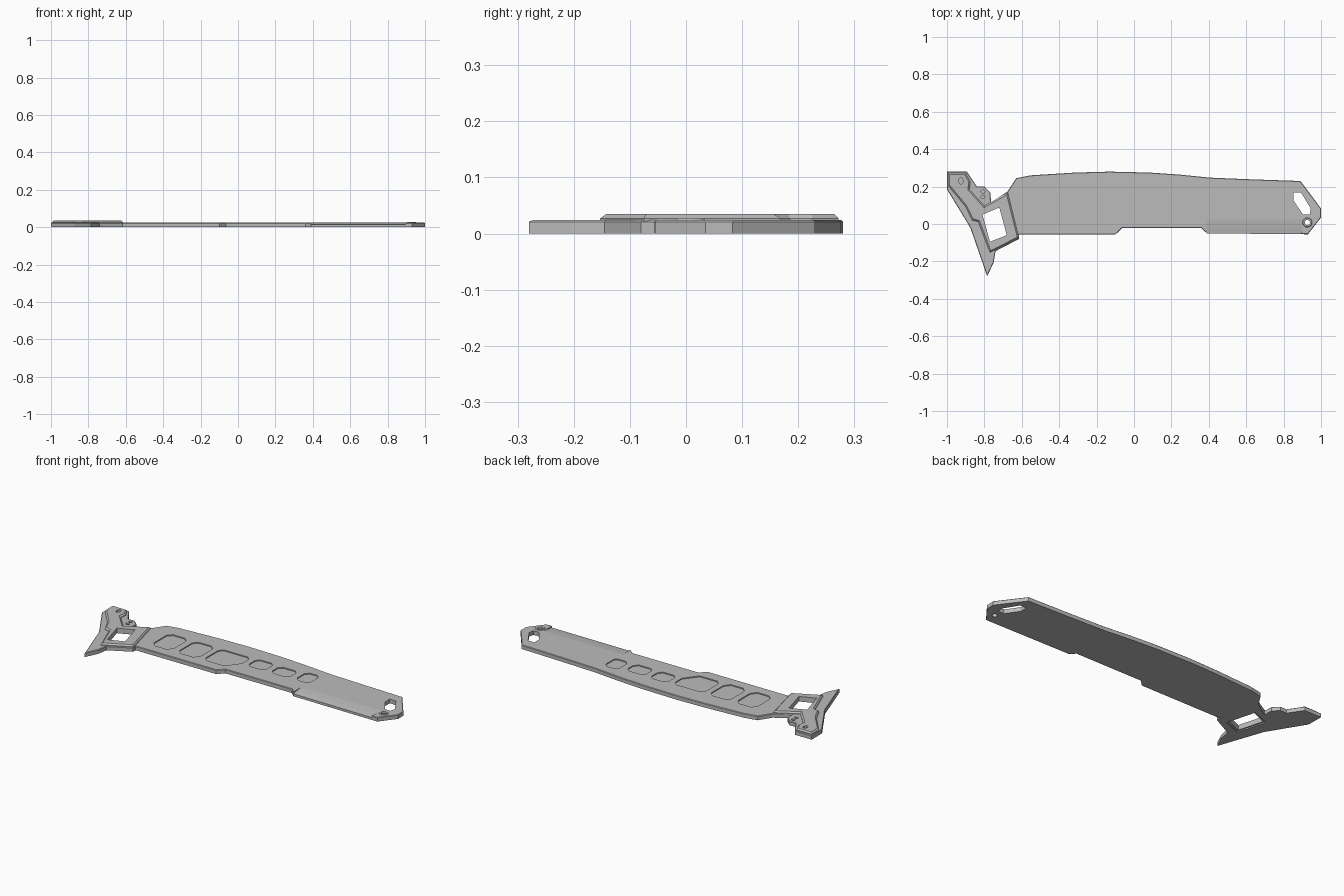
import bpy, bmesh, math
from mathutils import Vector

cube = bpy.data.objects.get("Cube")
if cube:
    bpy.data.objects.remove(cube, do_unlink=True)

steel = bpy.data.materials.new("grey steel")
steel.use_nodes = True
steel.diffuse_color = (0.5, 0.5, 0.5, 1)
steel.node_tree.nodes["Principled BSDF"].inputs["Base Color"].default_value = (0.5, 0.5, 0.5, 1)

BASE, TOP = 0.024, 0.035


def slab(name, outline, z0, z1, chamfer=0.0):
    """Extrude a flat outline from z0 to z1, with chamfered upper rim."""
    bm = bmesh.new()
    face = bm.faces.new([bm.verts.new((x, y, z0)) for x, y in outline])
    res = bmesh.ops.extrude_face_region(bm, geom=[face])
    top = [v for v in res["geom"] if isinstance(v, bmesh.types.BMVert)]
    bmesh.ops.translate(bm, verts=top, vec=(0, 0, z1 - z0))
    bmesh.ops.recalc_face_normals(bm, faces=bm.faces[:])
    if chamfer:
        rim = [e for e in bm.edges if all(v in top for v in e.verts)]
        bmesh.ops.bevel(bm, geom=rim, offset=chamfer, segments=1, affect='EDGES')
    mesh = bpy.data.meshes.new(name)
    bm.to_mesh(mesh)
    bm.free()
    obj = bpy.data.objects.new(name, mesh)
    mesh.materials.append(steel)
    bpy.context.collection.objects.link(obj)
    return obj


def cut(target, cutter):
    cutter.hide_render = True
    cutter.hide_viewport = True
    cutter.display_type = 'WIRE'
    mod = target.modifiers.new(cutter.name, 'BOOLEAN')
    mod.operation, mod.solver, mod.object = 'DIFFERENCE', 'EXACT', cutter


def oval(cx, cy, rx, ry, n=20):
    return [(cx + rx * math.cos(i * math.tau / n), cy + ry * math.sin(i * math.tau / n)) for i in range(n)]


def clipped_box(x0, x1, y0, y1, c, low_right):
    return [(x0 + c, y0), (x1 - low_right, y0), (x1, y0 + low_right * 1.3), (x1, y1 - c),
            (x1 - c, y1), (x0 + c, y1), (x0, y1 - c), (x0, y0 + c)]


def grow(points, k):
    mid = sum((Vector(p) for p in points), Vector((0, 0))) / len(points)
    return [tuple(mid + (Vector(p) - mid) * k) for p in points]


# Base plate: guard outline running into the long blade
guard_back = [(-1, .28), (-.893, .28), (-.84, .2), (-.8, .2), (-.767, .168), (-.765, .115), (-.675, .175)]
spine = [(-.63, .245), (-.555, .26), (-.315, .275), (-.13, .28), (.085, .275),
         (.245, .264), (.405, .248), (.62, .239), (.89, .23)]
tip = [(1, .083), (1, .035), (.93, -.055)]
belly = [(.39, -.05), (.36, -.022), (-.064, -.022), (-.1, -.057), (-.615, -.057)]
tail = [(-.615, -.08), (-.74, -.145), (-.75, -.205), (-.785, -.28), (-.83, -.15), (-.875, -.02), (-1, .185)]
base = slab("blade_plate", guard_back + spine + tip + belly + tail, 0, BASE, 0.003)

# Raised guard plate
raised = slab("guard_plate", [
    (-.994, .272), (-.9, .272), (-.875, .225), (-.88, .185), (-.8, .097), (-.675, .168),
    (-.615, -.075), (-.77, -.153), (-.833, .012), (-.865, .02), (-.902, .095), (-.994, .205)],
    BASE - 0.004, TOP, 0.008)

# Rectangular window through the guard, with a stepped rim
window = [(-.81, .05), (-.72, .088), (-.68, -.06), (-.77, -.095)]
window_cutter = slab("window_cutter", window, -1, 1)
rim_cutter = slab("window_rim_cutter", grow(window, 1.16), -1, 0.006)
hole_cutter = slab("guard_hole_cutter", oval(-.925, .23, .011, .018), 0.014, 1)
for part in (base, raised):
    cut(part, window_cutter)
    cut(part, hole_cutter)
cut(base, rim_cutter)

# Shallow pockets along the blade
pockets = [(-.56, -.435, .005, .172, .025, .025), (-.395, -.265, .005, .172, .025, .025),
           (-.23, -.035, .01, .17, .022, .06), (0, .11, .082, .178, .02, .02),
           (.148, .265, .082, .172, .02, .02), (.305, .392, .085, .192, .02, .012)]
for i, p in enumerate(pockets):
    cut(base, slab(f"pocket_cutter_{i + 1}", clipped_box(*p), BASE - 0.006, 1))

# Slot and rivet hole in the tip
cut(base, slab("tip_slot_cutter", [(.853, .168), (.893, .168), (.945, .083), (.94, .052),
                                   (.903, .052), (.853, .125)], -1, 1))
cut(base, slab("tip_hole_cutter", oval(.927, .008, .014, .014), -1, 1))
collar = slab("tip_collar", oval(.927, .008, .026, .026), BASE - 0.003, BASE + 0.003, 0.003)
cut(collar, bpy.data.objects["tip_hole_cutter"])

# Two small pin holes on the guard shoulder
for i, y in enumerate((.145, .173)):
    cut(base, slab(f"pin_hole_cutter_{i + 1}", oval(-.808, y, .011, .009, 12), 0.014, 1))

# Ground cutting edge: hollow wedge removed along the lower rim
ground = slab("edge_cutter", [(.035, BASE + .001), (.01, BASE - .0015), (-.02, BASE - .005),
                              (-.07, BASE - .013), (-.07, .06), (.035, .06)], .388, .895)
for v in ground.data.vertices:
    v.co = (v.co.z, v.co.x, v.co.y)
cut(base, ground)
